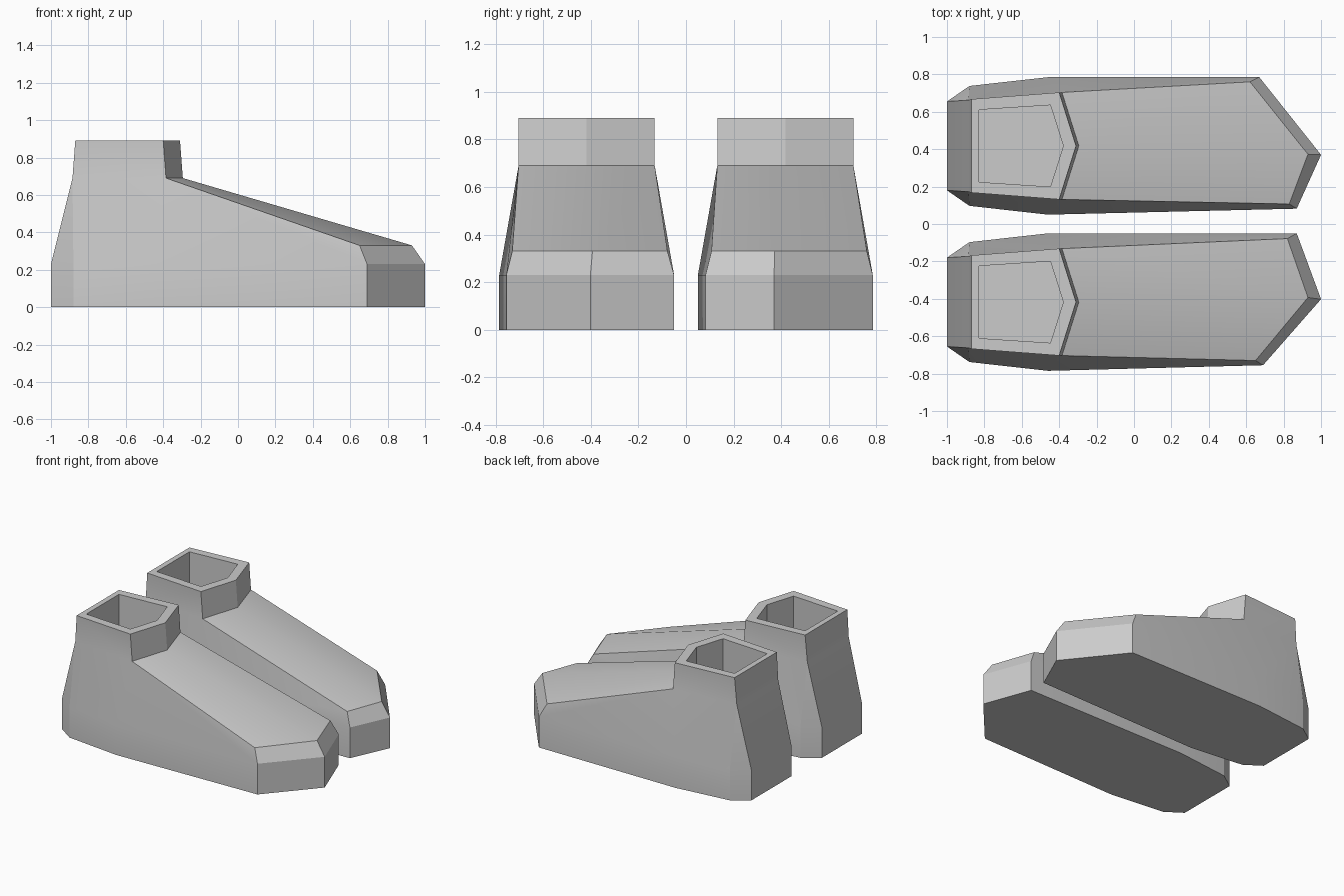
import bpy, bmesh, math

if "Cube" in bpy.data.objects:
    bpy.data.objects.remove(bpy.data.objects["Cube"])


def boot(name, s, toe, toe_top):
    """s = side of y the boot stands on; toe points run inner corner, tip, outer corner."""
    bm = bmesh.new()

    def ring(pts, z):
        return [bm.verts.new((x, s * y, z)) for x, y in pts]

    def face(*vs):
        return bm.faces.new(vs)

    def bridge(a, b):
        n = len(a)
        for i in range(n):
            j = (i + 1) % n
            face(a[i], a[j], b[j], b[i])

    # sole band: chamfered heel, flared sides, pointed toe
    outline = ([(-1, .18), (-.88, .097), (-.46, .05)] + toe
               + [(-.46, .785), (-.88, .738), (-1, .655)])
    sole = ring(outline, 0)
    welt = ring(outline, .23)
    face(*sole)
    bridge(sole, welt)

    # ankle seam and toe cap edge
    c = .4175
    heel_in, side_in, ridge, side_out, heel_out = seam = ring(
        [(-.885, c - .245), (-.385, c - .286), (-.295, c),
         (-.385, c + .286), (-.885, c + .245)], .69)
    cap = ring(toe_top, .33)

    # upper: heel, sides, toe bevel and ridged slope
    upper = [heel_in, heel_in, side_in] + cap + [side_out, heel_out, heel_out]
    for i in range(9):
        j = (i + 1) % 9
        quad = [welt[i], welt[j], upper[j], upper[i]]
        face(*dict.fromkeys(quad))
    face(side_in, cap[0], cap[1], ridge)
    face(ridge, cap[1], cap[2], side_out)

    # ankle collar with a hollow inside
    collar = ring([(-.87, c - .25), (-.4, c - .286), (-.31, c),
                   (-.4, c + .286), (-.87, c + .25)], .89)
    hole = [(-.83, c - .193), (-.447, c - .218), (-.378, c),
            (-.447, c + .218), (-.83, c + .193)]
    rim = ring(hole, .89)
    floor = ring(hole, .5)
    bridge(seam, collar)
    bridge(collar, rim)
    bridge(rim, floor)
    face(*floor)

    bmesh.ops.recalc_face_normals(bm, faces=bm.faces)
    me = bpy.data.meshes.new(name)
    bm.to_mesh(me)
    bm.free()
    ob = bpy.data.objects.new(name, me)
    bpy.context.collection.objects.link(ob)
    bpy.ops.object.select_all(action='DESELECT')
    ob.select_set(True)
    bpy.context.view_layer.objects.active = ob
    bpy.ops.object.shade_smooth_by_angle(angle=math.radians(25))


# the two toes differ slightly
boot("rear_boot", 1,
     [(.87, .082), (1, .37), (.67, .785)],
     [(.83, .107), (.93, .373), (.62, .76)])
boot("front_boot", -1,
     [(.87, .05), (1, .402), (.69, .755)],
     [(.82, .078), (.93, .393), (.65, .73)])
